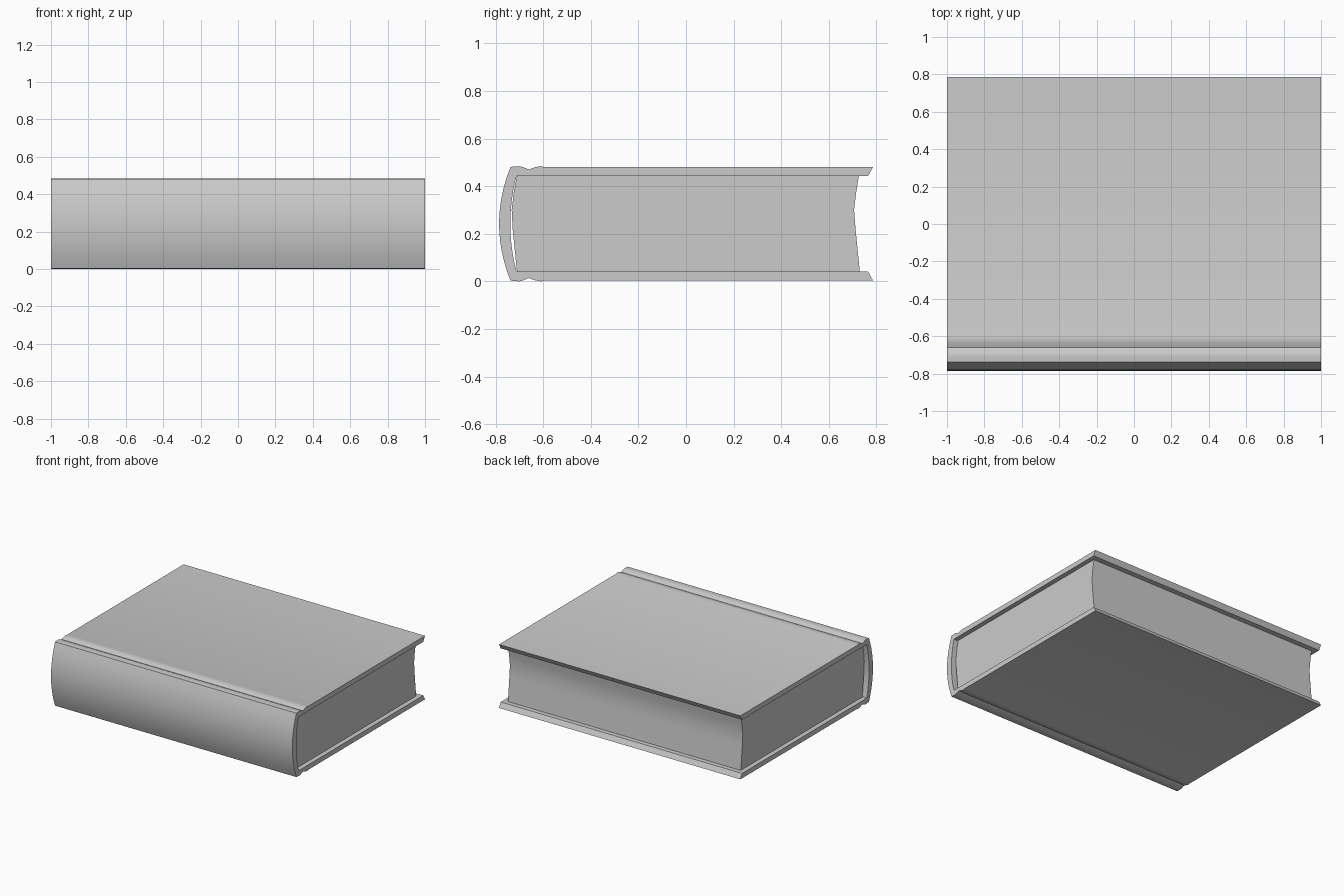
import bpy, bmesh, math

if "Cube" in bpy.data.objects:
    bpy.data.objects.remove(bpy.data.objects["Cube"])

MID = 0.242  # height of the book's middle plane


def extrude_profile(name, profile, half_length):
    """Extrude a closed (y, z) profile along x, centred on x = 0."""
    bm = bmesh.new()
    face = bm.faces.new([bm.verts.new((-half_length, y, z)) for y, z in profile])
    ends = bmesh.ops.extrude_face_region(bm, geom=[face])
    verts = [v for v in ends["geom"] if isinstance(v, bmesh.types.BMVert)]
    bmesh.ops.translate(bm, verts=verts, vec=(2 * half_length, 0, 0))
    if len(bm.faces) == len(profile) + 1:  # keep the starting cap closed
        bm.faces.new([v for v in bm.verts if v not in verts])
    bmesh.ops.recalc_face_normals(bm, faces=bm.faces)
    mesh = bpy.data.meshes.new(name)
    bm.to_mesh(mesh)
    bm.free()
    obj = bpy.data.objects.new(name, mesh)
    bpy.context.collection.objects.link(obj)
    bpy.ops.object.select_all(action='DESELECT')
    obj.select_set(True)
    bpy.context.view_layer.objects.active = obj
    bpy.ops.object.shade_smooth_by_angle(angle=math.radians(30))
    return obj


def bow(y_end, y_mid, z0, z1, n=12):
    """Parabolic bowed edge from z0 to z1."""
    return [(y_mid + (y_end - y_mid) * (2 * i / n - 1) ** 2, z0 + (z1 - z0) * i / n)
            for i in range(n + 1)]


# Cover: boards, hinge grooves and rounded spine in one C-shaped section
board_top = [(-0.72, 0.482), (-0.70, 0.484), (-0.685, 0.480), (-0.66, 0.470),
             (-0.635, 0.479), (-0.61, 0.484), (-0.595, 0.480), (0.785, 0.480),
             (0.765, 0.443)]
board_bottom = [(y, 2 * MID - z) for y, z in reversed(board_top)]
outer_spine = bow(-0.737, -0.785, 2 * MID - 0.481, 0.481)
inner_spine = bow(-0.712, -0.738, 2 * MID - 0.443, 0.443)[::-1]
extrude_profile("cover", outer_spine + board_top + inner_spine + board_bottom, 1.0)

# Page block: bulging towards the spine, hollow at the fore edge
pages = [(-0.710, 0.041), (0.730, 0.041), (0.721, 0.130), (0.712, 0.220), (0.706, 0.300),
         (0.714, 0.370), (0.726, 0.443), (-0.710, 0.443), (-0.724, 0.370),
         (-0.732, 0.300), (-0.728, 0.220), (-0.719, 0.130)]
extrude_profile("pages", pages, 0.965)
